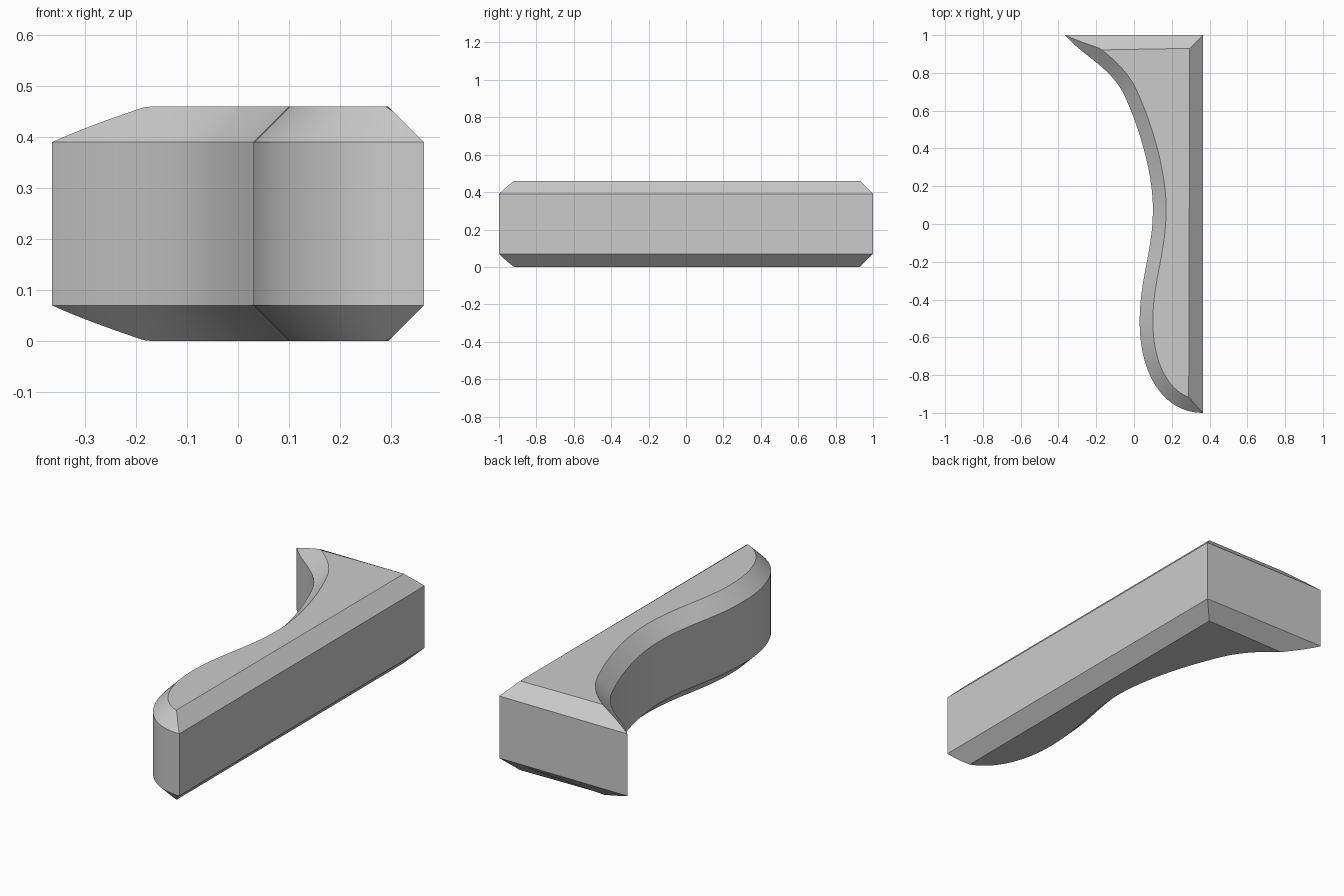
import bpy
import bmesh
from mathutils import Vector
from mathutils.geometry import interpolate_bezier

cube = bpy.data.objects.get("Cube")
if cube:
    bpy.data.objects.remove(cube, do_unlink=True)

WIDTH, LENGTH, HEIGHT, CHAMFER = 0.365, 1.0, 0.46, 0.07
STEPS = 24

# S-shaped front edge: knot, handle, handle, knot ...
edge = [Vector(p) for p in (
    (-WIDTH, LENGTH), (-0.27, 0.89), (-0.14, 0.84),
    (-0.06, 0.70), (-0.01, 0.60), (0.10, 0.32),
    (0.10, 0.08), (0.10, -0.15), (0.03, -0.28),
    (0.03, -0.52), (0.03, -0.80), (0.16, -1.0),
    (WIDTH, -LENGTH))]
curve = []
for i in range(0, len(edge) - 1, 3):
    curve += interpolate_bezier(*edge[i:i + 4], STEPS)[:-1]
curve.append(edge[-1])
curve = [p.to_2d() for p in curve]
last = len(curve) - 1

# Chamfer inset per point, trimmed where it meets the back and wall chamfers
inset, depth = [], []
for i, p in enumerate(curve):
    t = (curve[min(i + 1, last)] - curve[max(i - 1, 0)]).normalized()
    n = Vector((-t.y, t.x))
    d = max(0, min(CHAMFER, (LENGTH - p.y) / (1 + n.y), (WIDTH - p.x) / (1 + n.x)))
    inset.append(p + n * d)
    depth.append(d)
full = [i for i in range(last + 1) if depth[i] > CHAMFER - 1e-6]
first_full, last_full = full[0], full[-1]

bm = bmesh.new()


def chamfered_side(z_rim, sign):
    """Rim, chamfers and flat cap of one side; returns the rim loop."""
    rim = [bm.verts.new((p.x, p.y, z_rim)) for p in curve]
    inner = [bm.verts.new((p.x, p.y, z_rim + sign * d)) for p, d in zip(inset, depth)]
    corner = bm.verts.new((WIDTH, LENGTH, z_rim))
    inner_corner = bm.verts.new((WIDTH - CHAMFER, LENGTH - CHAMFER, z_rim + sign * CHAMFER))
    for i in range(last):
        bm.faces.new((rim[i], rim[i + 1], inner[i + 1], inner[i]))
    bm.faces.new([rim[0]] + inner[:first_full + 1] + [inner_corner, corner])
    bm.faces.new(inner[last_full:] + [rim[last], corner, inner_corner])
    bm.faces.new(inner[first_full:last_full + 1] + [inner_corner])
    return rim + [corner]


lower = chamfered_side(CHAMFER, -1)
upper = chamfered_side(HEIGHT - CHAMFER, 1)

# Vertical walls between the two rims
for i in range(len(lower)):
    j = (i + 1) % len(lower)
    bm.faces.new((lower[i], lower[j], upper[j], upper[i]))

bmesh.ops.remove_doubles(bm, verts=bm.verts, dist=0.0005)
bmesh.ops.recalc_face_normals(bm, faces=bm.faces)

mesh = bpy.data.meshes.new("corbel_bracket")
bm.to_mesh(mesh)
bm.free()
bracket = bpy.data.objects.new("corbel_bracket", mesh)
bpy.context.collection.objects.link(bracket)

# Plain grey finish
grey = bpy.data.materials.new("light_grey")
grey.use_nodes = True
grey.diffuse_color = (0.6, 0.6, 0.6, 1)
grey.node_tree.nodes["Principled BSDF"].inputs["Base Color"].default_value = grey.diffuse_color
mesh.materials.append(grey)

bpy.context.view_layer.objects.active = bracket
bracket.select_set(True)
bpy.ops.object.shade_smooth_by_angle(angle=0.5)
